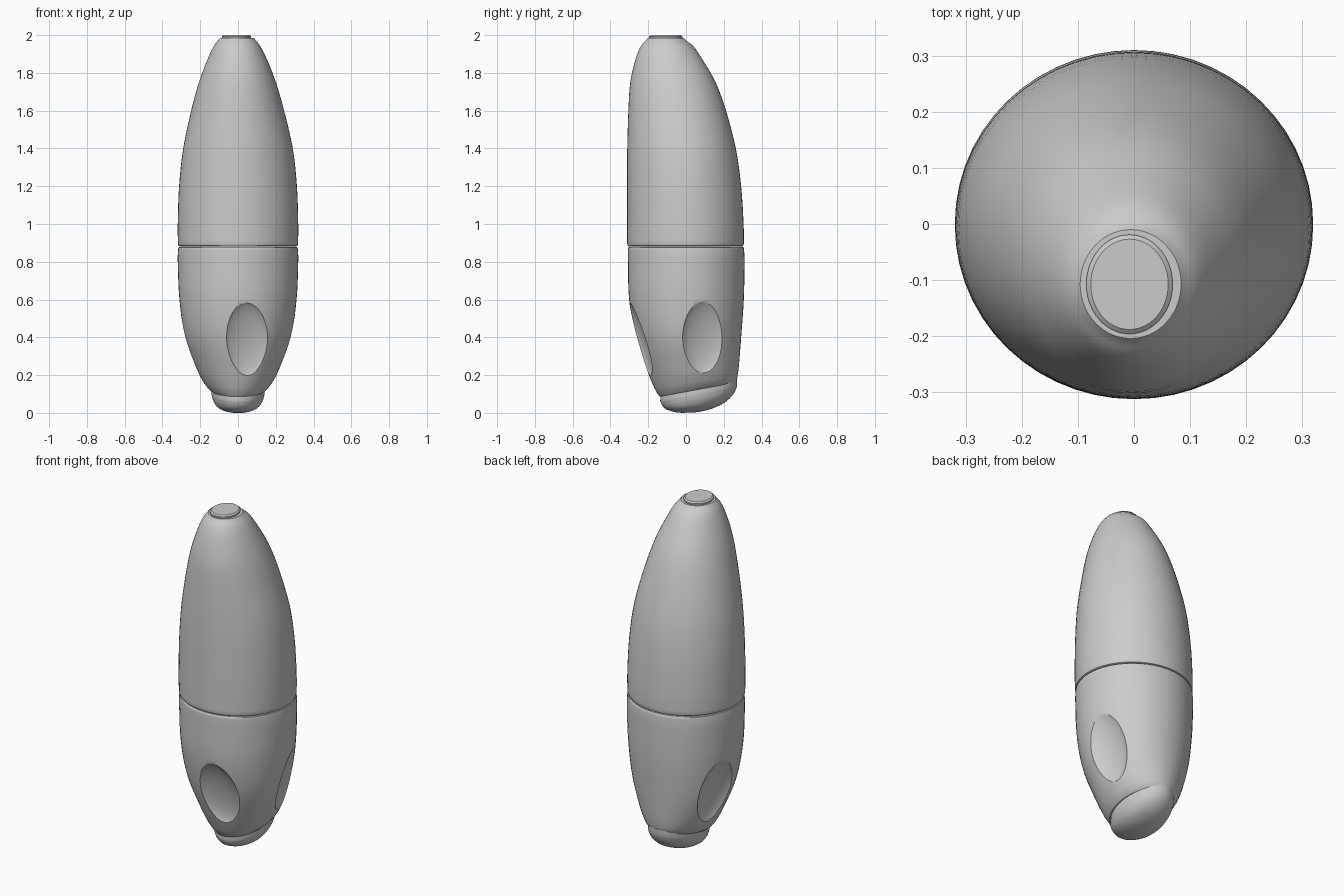
import bpy, bmesh, math
from mathutils import Matrix

if "Cube" in bpy.data.objects:
    bpy.data.objects.remove(bpy.data.objects["Cube"])

SEG = 56


def spline(rows, steps):
    # Catmull-Rom through the profile rows
    out = []
    n = len(rows)
    for i in range(n - 1):
        p = [rows[max(0, min(n - 1, i + k))] for k in (-1, 0, 1, 2)]
        for s in range(steps):
            t = s / steps
            out.append([0.5 * (2 * b + (c - a) * t + (2 * a - 5 * b + 4 * c - d) * t * t
                               + (3 * b - a - 3 * c + d) * t ** 3) for a, b, c, d in zip(*p)])
    out.append(list(rows[-1]))
    return out


def loft(name, rows):
    # each row: front z, front y, back z, back y, half width, x offset
    bm = bmesh.new()
    rings = []
    for zf, yf, zb, yb, rx, cx in rows:
        ring = []
        for k in range(SEG):
            a = 2 * math.pi * k / SEG
            s = math.sin(a)
            ring.append(bm.verts.new((cx + rx * math.cos(a),
                                      (yf + yb) / 2 + s * (yb - yf) / 2,
                                      (zf + zb) / 2 + s * (zb - zf) / 2)))
        rings.append(ring)
    for r, q in zip(rings, rings[1:]):
        for k in range(SEG):
            j = (k + 1) % SEG
            bm.faces.new((r[k], r[j], q[j], q[k]))
    bm.faces.new(rings[0])
    bm.faces.new(rings[-1])
    bmesh.ops.recalc_face_normals(bm, faces=bm.faces)
    mesh = bpy.data.meshes.new(name)
    bm.to_mesh(mesh)
    bm.free()
    ob = bpy.data.objects.new(name, mesh)
    bpy.context.collection.objects.link(ob)
    return ob


def activate(ob):
    bpy.ops.object.select_all(action='DESELECT')
    ob.select_set(True)
    bpy.context.view_layer.objects.active = ob


def flat(z, yf, yb, rx, cx=0.0):
    return (z, yf, z, yb, rx, cx)


# Upper shell, leaning towards the front at its tip
upper = spline([flat(0.894, -0.311, 0.306, 0.318), flat(1.0, -0.312, 0.305, 0.319),
                flat(1.2, -0.312, 0.292, 0.312), flat(1.4, -0.311, 0.264, 0.29),
                flat(1.6, -0.305, 0.212, 0.246, -0.002), flat(1.75, -0.295, 0.157, 0.204, -0.003),
                flat(1.87, -0.268, 0.088, 0.158, -0.004), flat(1.94, -0.24, 0.04, 0.124, -0.005),
                flat(1.972, -0.213, 0.0, 0.1, -0.006)], 4)
upper_shell = loft("upper_shell", [flat(0.882, -0.304, 0.298, 0.31), flat(0.885, -0.308, 0.303, 0.315)]
                   + upper + [flat(1.984, -0.204, -0.01, 0.09, -0.006)])

# Small button on the tip
tip_button = loft("tip_button", [flat(1.96, -0.192, -0.023, 0.075, -0.008),
                                 flat(1.993, -0.196, -0.019, 0.077, -0.008),
                                 flat(2.0, -0.188, -0.027, 0.069, -0.008)])

# Lower grip with a slanted bottom edge
lower = spline([flat(0.866, -0.307, 0.307, 0.317), flat(0.8, -0.307, 0.31, 0.319),
                flat(0.6, -0.301, 0.306, 0.31), flat(0.4, -0.266, 0.292, 0.28),
                (0.21, -0.2, 0.25, 0.28, 0.217, 0), (0.13, -0.167, 0.19, 0.272, 0.18, 0)], 5)
grip = loft("lower_grip", [flat(0.878, -0.302, 0.302, 0.311), flat(0.875, -0.305, 0.305, 0.315)]
            + lower + [(0.1, -0.15, 0.17, 0.267, 0.161, 0), (0.086, -0.138, 0.16, 0.26, 0.146, 0)])

# Three finger dimples cut into the grip
dimples = [((0.05, -0.26, 0.39), -78, 16, 9),
           ((0.272, 0.09, 0.4), 18, 14, 5),
           ((-0.272, 0.09, 0.4), 162, 14, -5)]
for loc, az, tilt, twist in dimples:
    bpy.ops.mesh.primitive_uv_sphere_add(segments=40, ring_count=24, radius=1)
    cutter = bpy.context.object
    cutter.name = "dimple_cutter"
    cutter.hide_render = True
    rot = (Matrix.Rotation(math.radians(az), 4, 'Z') @ Matrix.Rotation(math.radians(tilt), 4, 'Y')
           @ Matrix.Rotation(math.radians(twist), 4, 'X'))
    cutter.data.transform(Matrix.Translation(loc) @ rot @ Matrix.Diagonal((0.05, 0.125, 0.215, 1)))
    activate(grip)
    mod = grip.modifiers.new("dimple", 'BOOLEAN')
    mod.operation = 'DIFFERENCE'
    mod.solver = 'EXACT'
    mod.object = cutter
    bpy.ops.object.modifier_apply(modifier=mod.name)
    bpy.data.objects.remove(cutter)

# Rounded base cap, slightly narrower than the grip edge at the front, flush at the back
base = spline([(0.062, -0.137, 0.14, 0.27, 0.141, 0), (0.038, -0.125, 0.098, 0.25, 0.132, 0),
               (0.018, -0.103, 0.053, 0.202, 0.112, 0), (0.005, -0.062, 0.02, 0.13, 0.078, 0),
               (0.0, -0.02, 0.004, 0.065, 0.036, 0)], 4)
base_cap = loft("base_cap", [(0.095, -0.134, 0.178, 0.271, 0.14, 0)] + base)

for ob in (upper_shell, tip_button, grip, base_cap):
    activate(ob)
    bpy.ops.object.shade_smooth_by_angle(angle=math.radians(35))
